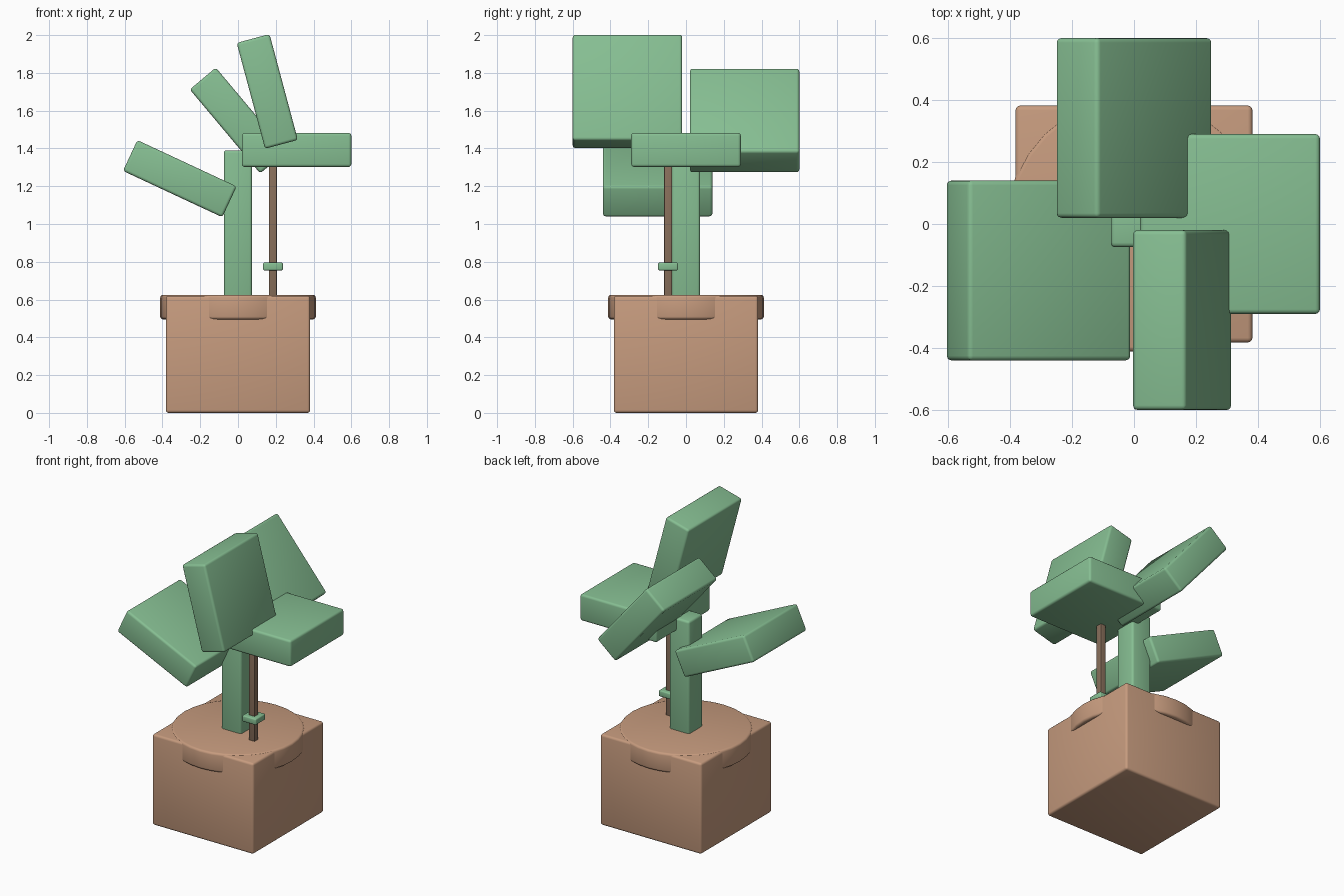
import bpy
from math import radians

default = bpy.data.objects.get("Cube")
if default:
    bpy.data.objects.remove(default, do_unlink=True)


def material(name, rgb):
    mat = bpy.data.materials.new(name)
    mat.use_nodes = True
    mat.diffuse_color = (*rgb, 1)
    mat.node_tree.nodes["Principled BSDF"].inputs["Base Color"].default_value = (*rgb, 1)
    return mat


green = material("leaf green", (0.24, 0.52, 0.29))
clay = material("terracotta", (0.57, 0.33, 0.21))
wood = material("stake brown", (0.25, 0.16, 0.105))


def finish(obj, name, mat, bevel):
    """Name, colour, round the edges and shade smooth."""
    obj.name = name
    obj.data.materials.append(mat)
    mod = obj.modifiers.new("rounded edges", 'BEVEL')
    mod.width = bevel
    mod.segments = 3
    mod.limit_method = 'ANGLE'
    bpy.ops.object.modifier_apply(modifier=mod.name)
    bpy.ops.object.shade_smooth_by_angle(angle=radians(35))


def block(name, center, size, mat, bevel=0.015, tilt=0):
    bpy.ops.mesh.primitive_cube_add(size=1, location=center)
    obj = bpy.context.object
    obj.scale = size
    bpy.ops.object.transform_apply(location=False, rotation=False, scale=True)
    finish(obj, name, mat, bevel)
    obj.rotation_euler.y = radians(tilt)


# Pot body and the round rim poking through its sides
block("pot", (0, 0, 0.31), (0.764, 0.764, 0.62), clay)
bpy.ops.mesh.primitive_cylinder_add(vertices=32, radius=0.412, depth=0.13,
                                    location=(0, 0, 0.56))
finish(bpy.context.object, "pot_rim", clay, 0.015)

# Stem, support stake and its clip
block("stem", (0, 0, 1.0), (0.15, 0.15, 0.78), green)
block("stake", (0.185, -0.095, 0.97), (0.042, 0.042, 0.74), wood, 0.004)
block("stake_clip", (0.185, -0.095, 0.775), (0.105, 0.105, 0.042), green, 0.008)

# Square slab leaves, each tilted about the front-back axis
leaves = {
    "leaf_left": ((0.31, 0, 1.392), 0),
    "leaf_front": ((0.155, -0.31, 1.702), 75),
    "leaf_back": ((0, 0.31, 1.548), 50),
    "leaf_right": ((-0.308, -0.15, 1.24), 25),
}
for name, (center, tilt) in leaves.items():
    block(name, center, (0.58, 0.58, 0.18), green, 0.015, tilt)
